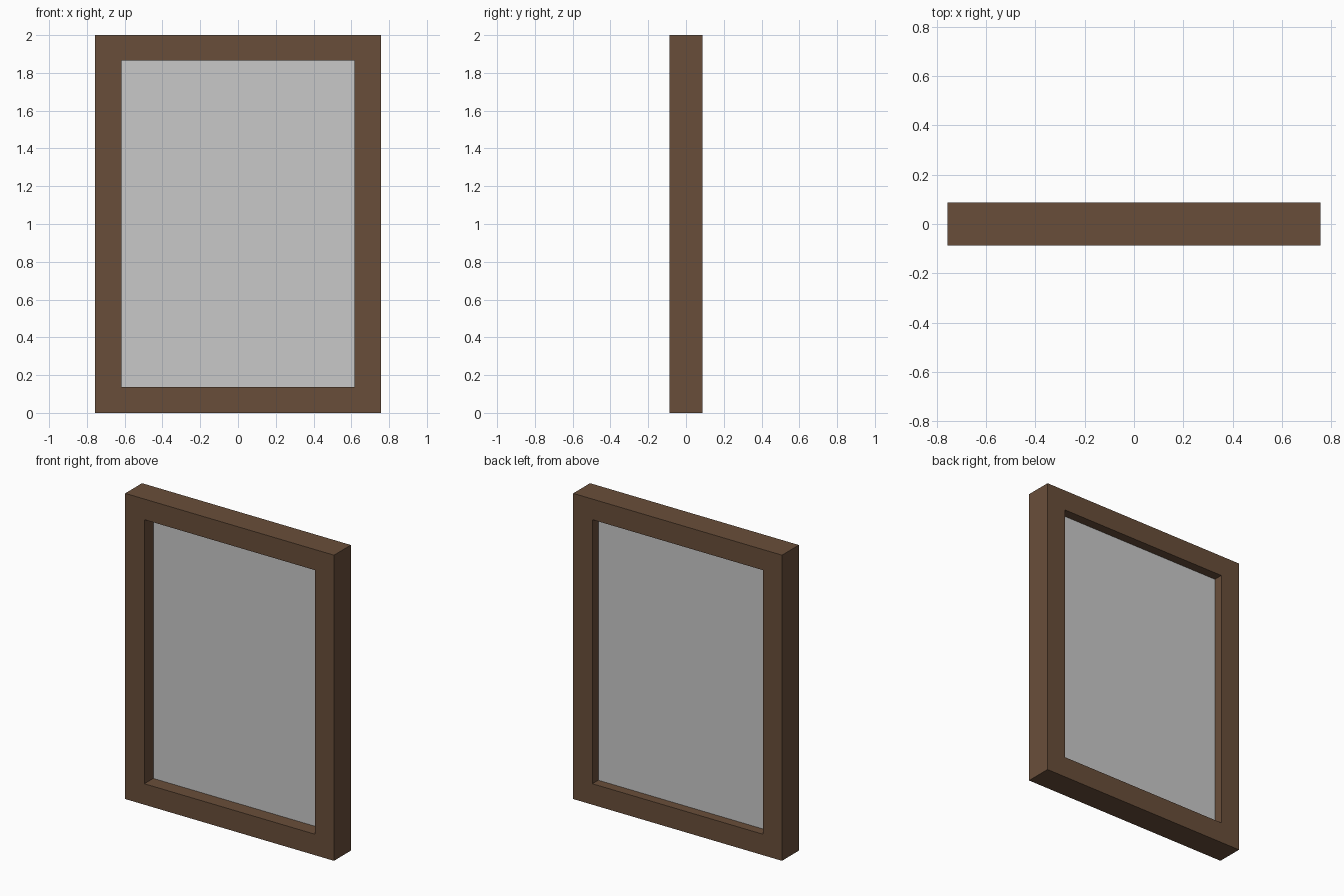
import bpy, bmesh

if "Cube" in bpy.data.objects:
    bpy.data.objects.remove(bpy.data.objects["Cube"])

def material(name, rgb):
    m = bpy.data.materials.new(name)
    m.diffuse_color = (*rgb, 1.0)
    m.use_nodes = True
    m.node_tree.nodes["Principled BSDF"].inputs["Base Color"].default_value = m.diffuse_color
    return m

def finish(name, bm, mat):
    bmesh.ops.recalc_face_normals(bm, faces=bm.faces)
    mesh = bpy.data.meshes.new(name)
    bm.to_mesh(mesh)
    bm.free()
    mesh.materials.append(mat)
    obj = bpy.data.objects.new(name, mesh)
    bpy.context.collection.objects.link(obj)
    return obj

def rect(bm, half_x, z0, z1, y):
    return [bm.verts.new((x, y, z)) for x, z in
            ((-half_x, z0), (half_x, z0), (half_x, z1), (-half_x, z1))]

wood = material("brown wood", (0.141, 0.076, 0.042))
glass = material("pale grey glass", (0.584, 0.584, 0.584))

W, H, D = 0.756, 2.0, 0.087              # half width, height, half depth
IN_W, IN_Z0, IN_Z1 = 0.617, 0.137, 1.865  # opening

# Frame: rectangular section swept round four corners
bm = bmesh.new()
loops = [rect(bm, W, 0, H, -D), rect(bm, IN_W, IN_Z0, IN_Z1, -D),
         rect(bm, IN_W, IN_Z0, IN_Z1, D), rect(bm, W, 0, H, D)]
for k in range(4):
    a, b = loops[k], loops[(k + 1) % 4]
    for i in range(4):
        j = (i + 1) % 4
        bm.faces.new((a[i], a[j], b[j], b[i]))
finish("window_frame", bm, wood)

# Pane: thin sheet set slightly behind the middle of the frame
bm = bmesh.new()
front = rect(bm, IN_W, IN_Z0, IN_Z1, 0.005)
back = rect(bm, IN_W, IN_Z0, IN_Z1, 0.026)
bm.faces.new(front)
bm.faces.new(back)
for i in range(4):
    j = (i + 1) % 4
    bm.faces.new((front[i], front[j], back[j], back[i]))
finish("glass_pane", bm, glass)
